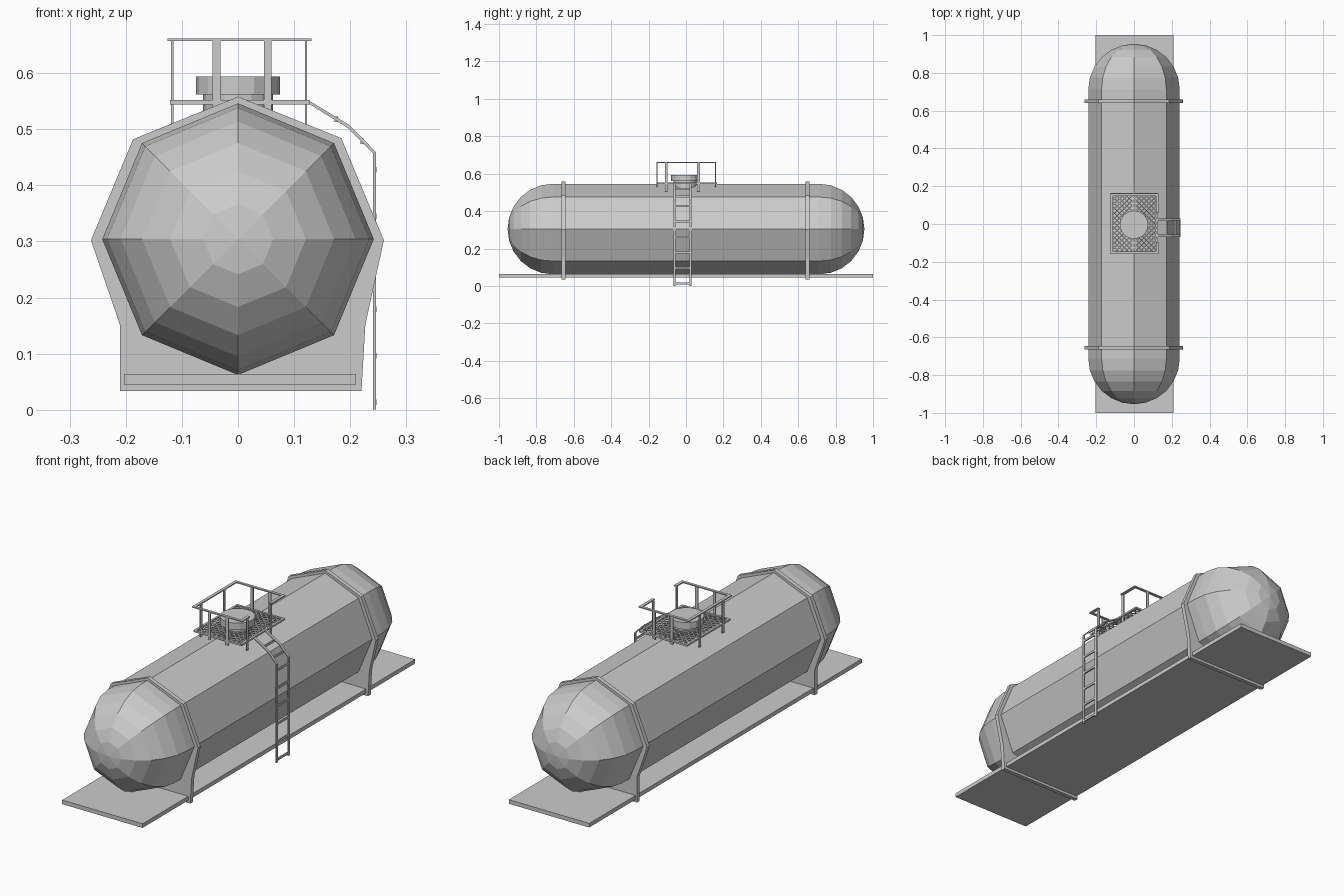
import bpy, bmesh, math
from mathutils import Vector, Matrix

if "Cube" in bpy.data.objects:
    bpy.data.objects.remove(bpy.data.objects["Cube"])


def finish(name, bm):
    bmesh.ops.recalc_face_normals(bm, faces=bm.faces)
    me = bpy.data.meshes.new(name)
    bm.to_mesh(me)
    bm.free()
    ob = bpy.data.objects.new(name, me)
    bpy.context.collection.objects.link(ob)
    return ob


def box(bm, x0, x1, y0, y1, z0, z1):
    m = Matrix.Translation(((x0 + x1) / 2, (y0 + y1) / 2, (z0 + z1) / 2)) @ \
        Matrix.Diagonal((x1 - x0, y1 - y0, z1 - z0, 1))
    bmesh.ops.create_cube(bm, size=1, matrix=m)


def prism(bm, profile, y0, y1):
    """Extrude an (x, z) outline along y."""
    f = bm.faces.new([bm.verts.new((x, y0, z)) for x, z in profile])
    new = bmesh.ops.extrude_face_region(bm, geom=[f])["geom"]
    bmesh.ops.translate(bm, vec=(0, y1 - y0, 0),
                        verts=[v for v in new if isinstance(v, bmesh.types.BMVert)])


def cylinder(bm, r, z0, z1, y):
    bmesh.ops.create_cone(bm, cap_ends=True, segments=16, radius1=r, radius2=r, depth=z1 - z0,
                          matrix=Matrix.Translation((0, y, (z0 + z1) / 2)))


# Eight-sided tank with domed ends
R, HALF, CZ, STEPS = 0.242, 0.712, 0.304, 6
bm = bmesh.new()
angles = [math.pi / 2 * i / STEPS for i in range(1, STEPS + 1)]
stations = [(-HALF - R * math.cos(a), R * math.sin(a)) for a in angles]
stations += [(-y, r) for y, r in reversed(stations)]
rings = [[bm.verts.new((r * math.cos(k * math.pi / 4), y, CZ + r * math.sin(k * math.pi / 4)))
          for k in range(8)] for y, r in stations]
for a, b in zip(rings, rings[1:]):
    for k in range(8):
        bm.faces.new((a[k], a[(k + 1) % 8], b[(k + 1) % 8], b[k]))
for ring, y in ((rings[0], -HALF - R), (rings[-1], HALF + R)):
    tip = bm.verts.new((0, y, CZ))
    for k in range(8):
        bm.faces.new((ring[k], ring[(k + 1) % 8], tip))
finish("tank", bm)

# Base plate
bm = bmesh.new()
box(bm, -0.203, 0.21, -1, 1, 0.045, 0.064)
finish("base_plate", bm)

# Saddle plates wrapping the tank
saddle = [(0, 0.558), (0.184, 0.484), (0.26, 0.302), (0.227, 0.152), (0.22, 0.033),
          (-0.21, 0.033), (-0.21, 0.15), (-0.262, 0.302), (-0.187, 0.482)]
for name, y in (("front_saddle", -0.655), ("back_saddle", 0.65)):
    bm = bmesh.new()
    prism(bm, saddle, y - 0.01, y + 0.01)
    finish(name, bm)

# Hatch neck and lid
bm = bmesh.new()
cylinder(bm, 0.062, 0.5, 0.562, -0.004)
cylinder(bm, 0.075, 0.562, 0.594, -0.004)
finish("hatch", bm)

# Platform frame
X0, X1, Y0, Y1 = -0.121, 0.127, -0.155, 0.165
W = 0.01
bm = bmesh.new()
for x in (X0, X1 - W):
    box(bm, x, x + W, Y0, Y1, 0.544, 0.552)
for y in (Y0, Y1 - W):
    box(bm, X0 + W, X1 - W, y, y + W, 0.544, 0.552)
finish("platform_frame", bm)

# Diagonal grating, each bar clipped to the frame
bm = bmesh.new()
cx, cy = (X0 + X1) / 2, (Y0 + Y1) / 2
hx, hy = (X1 - X0) / 2 - W / 2, (Y1 - Y0) / 2 - W / 2
for s in (1, -1):
    c = -(hx + hy) + 0.012
    while c < hx + hy - 0.005:
        u0, u1 = max(-hx, c - hy), min(hx, c + hy)
        p, q = Vector((u0, s * (c - u0), 0)), Vector((u1, s * (c - u1), 0))
        m = Matrix.Translation((p + q) / 2 + Vector((cx, cy, 0.548))) @ \
            Matrix.Rotation(-s * math.pi / 4, 4, 'Z') @ \
            Matrix.Diagonal(((q - p).length, 0.005, 0.004, 1))
        bmesh.ops.create_cube(bm, size=1, matrix=m)
        c += 0.026
finish("platform_grating", bm)

# Guard rail, open on the ladder side
bm = bmesh.new()
T0, T1 = 0.657, 0.662
box(bm, -0.126, -0.112, -0.158, 0.161, T0, T1)
box(bm, 0.117, 0.131, -0.158, -0.098, T0, T1)
box(bm, 0.117, 0.131, 0.06, 0.161, T0, T1)
for y in (-0.158, 0.149):
    box(bm, -0.112, 0.117, y, y + 0.012, T0, T1)
finish("guard_rail", bm)

# Flat rail posts
bm = bmesh.new()
for x in (-0.117, 0.121):
    for y in (-0.105, 0.067):
        box(bm, x - 0.002, x + 0.002, y - 0.007, y + 0.007, 0.505, T0)
for y in (-0.155, 0.158):
    for x in (-0.038, 0.053):
        box(bm, x - 0.007, x + 0.007, y - 0.002, y + 0.002, 0.53, T0)
finish("rail_posts", bm)

# Ladder side rails, bent over the tank top
bm = bmesh.new()
outline = [(0.241, 0), (0.246, 0), (0.246, 0.459), (0.199, 0.507), (0.125, 0.552),
           (0.125, 0.546), (0.196, 0.502), (0.241, 0.457)]
L0, L1 = -0.068, 0.03
for y in (L0, L1 - 0.012):
    prism(bm, outline, y, y + 0.012)
finish("ladder_rails", bm)

# Ladder rungs
bm = bmesh.new()
rungs = [(0.2435, 0.013 + 0.083 * i) for i in range(6)] + [(0.221, 0.479), (0.175, 0.518)]
for x, z in rungs:
    box(bm, x - 0.003, x + 0.003, L0 + 0.012, L1 - 0.012, z - 0.005, z + 0.005)
finish("ladder_rungs", bm)
